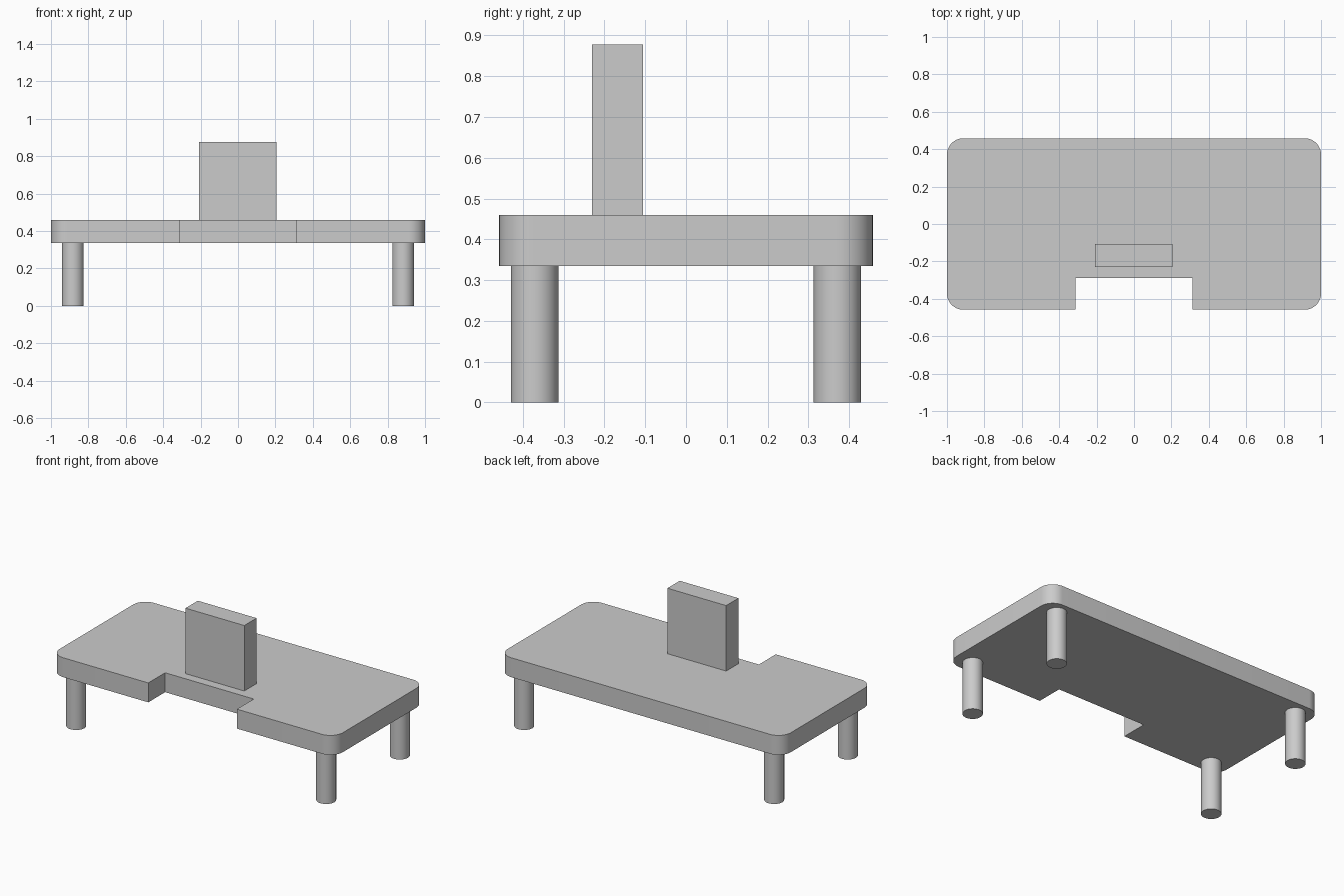
import bpy, bmesh, math

cube = bpy.data.objects.get("Cube")
if cube:
    bpy.data.objects.remove(cube, do_unlink=True)

# Single grey finish
grey = bpy.data.materials.new("light_grey")
grey.use_nodes = True
COLOR = (0.6, 0.6, 0.6, 1)
grey.diffuse_color = COLOR
grey.node_tree.nodes["Principled BSDF"].inputs["Base Color"].default_value = COLOR

HALF_X, HALF_Y, CORNER = 1.0, 0.458, 0.087
NOTCH_X, NOTCH_Y = 0.313, -0.288
BOTTOM, TOP = 0.335, 0.459


def finish(obj, name, smooth=False):
    obj.name = name
    obj.data.name = name
    obj.data.materials.append(grey)
    if smooth:
        bpy.ops.object.select_all(action='DESELECT')
        obj.select_set(True)
        bpy.context.view_layer.objects.active = obj
        bpy.ops.object.shade_smooth_by_angle(angle=math.radians(30))
    return obj


def corner(sx, sy, start, steps=12):
    """Arc of points around one rounded corner, counter-clockwise."""
    cx, cy = sx * (HALF_X - CORNER), sy * (HALF_Y - CORNER)
    angles = [start + math.pi / 2 * i / steps for i in range(steps + 1)]
    return [(cx + CORNER * math.cos(a), cy + CORNER * math.sin(a)) for a in angles]


# Tabletop: rounded outline with a rectangular notch in the front edge
outline = (corner(1, -1, -math.pi / 2) + corner(1, 1, 0)
           + corner(-1, 1, math.pi / 2) + corner(-1, -1, math.pi)
           + [(-NOTCH_X, -HALF_Y), (-NOTCH_X, NOTCH_Y),
              (NOTCH_X, NOTCH_Y), (NOTCH_X, -HALF_Y)])
bm = bmesh.new()
base = bm.faces.new([bm.verts.new((x, y, BOTTOM)) for x, y in outline])
result = bmesh.ops.extrude_face_region(bm, geom=[base], use_keep_orig=True)
raised = [v for v in result["geom"] if isinstance(v, bmesh.types.BMVert)]
bmesh.ops.translate(bm, verts=raised, vec=(0, 0, TOP - BOTTOM))
bmesh.ops.recalc_face_normals(bm, faces=bm.faces)
mesh = bpy.data.meshes.new("tabletop")
bm.to_mesh(mesh)
bm.free()
tabletop = bpy.data.objects.new("tabletop", mesh)
bpy.context.collection.objects.link(tabletop)
finish(tabletop, "tabletop", smooth=True)

# Four round legs
for side, sx in (("left", 1), ("right", -1)):
    for end, sy in (("front", -1), ("back", 1)):
        bpy.ops.mesh.primitive_cylinder_add(
            vertices=48, radius=0.058, depth=BOTTOM,
            location=(sx * 0.883, sy * 0.371, BOTTOM / 2))
        finish(bpy.context.object, f"{end}_{side}_leg", smooth=True)

# Upright block standing on the tabletop
bpy.ops.mesh.primitive_cube_add(size=1, location=(-0.002, -0.168, (TOP + 0.877) / 2))
block = bpy.context.object
block.scale = (0.415, 0.124, 0.877 - TOP)
bpy.ops.object.transform_apply(location=False, rotation=False, scale=True)
finish(block, "upright_block")
